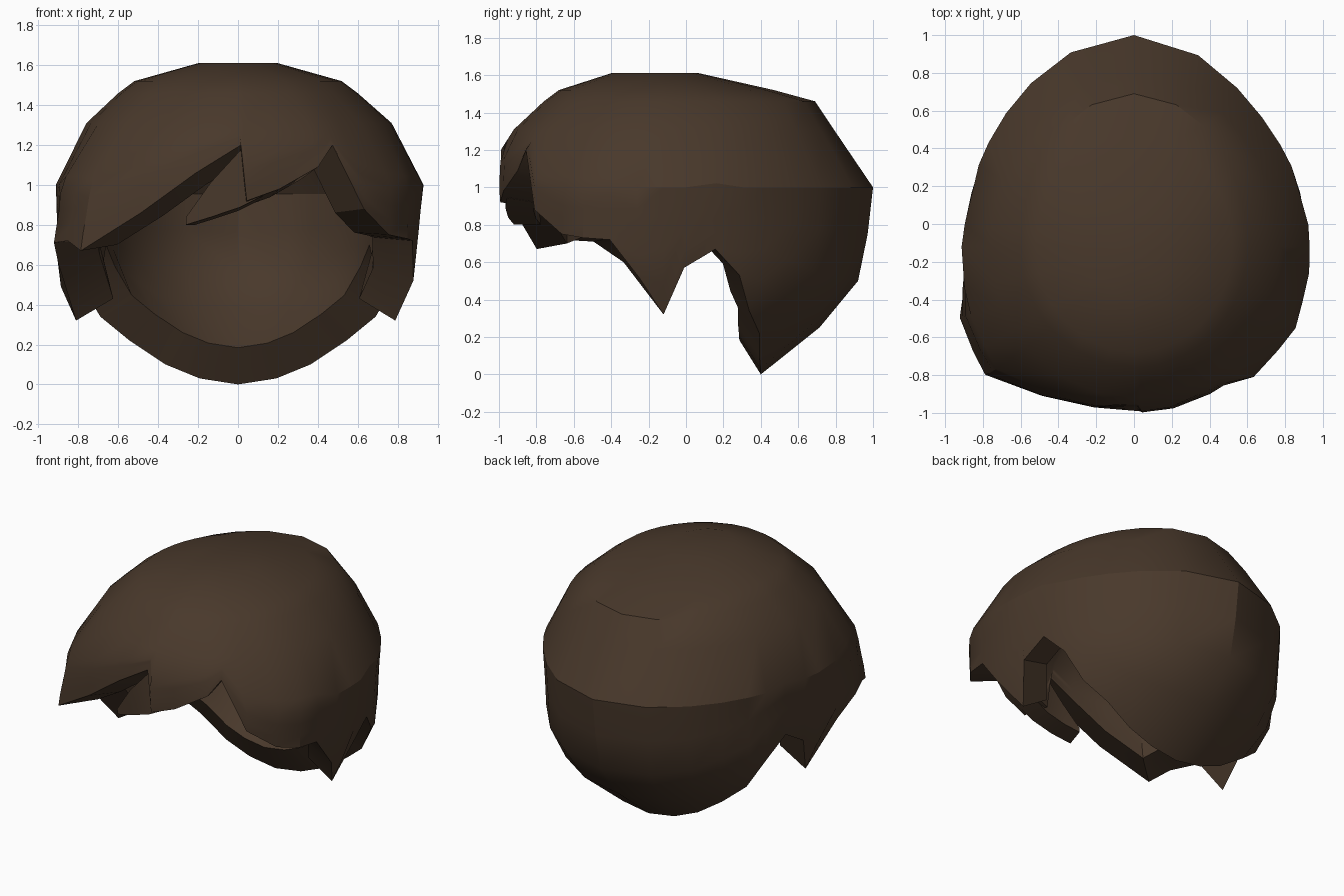
import bpy, bmesh
from math import sin, cos, radians
from mathutils import Vector

if "Cube" in bpy.data.objects:
    bpy.data.objects.remove(bpy.data.objects["Cube"])

YC = -0.12
CENTRE = Vector((0, -0.1, 0.8))   # the inner surface shrinks towards this point
INNER = 0.77

# Skull profile: height, half width, front y, back y
PROFILE = [(1.61, .2, -.4, .07), (1.52, .52, -.68, .47), (1.46, .6, -.76, .69),
           (1.31, .77, -.92, .79), (1.2, .83, -.99, .86), (1.0, .93, -1, 1),
           (.74, .9, -.98, .97), (.5, .87, -.95, .92), (.28, .77, -.9, .75),
           (.1, .59, -.9, .53), (0, .48, -.9, .4)]

# Hairline: angle from the back towards +x, rim height, flare
BACK = [(22, .03, 1), (38, .1, 1), (50, .22, 1), (60, .34, 1), (67, .53, 1),
        (75, .67, 1), (84, .57, 1)]
RIM = ([(0, 0, 1)] + BACK +
       [(90, .32, 1), (99, .52, 1.02), (109, .72, 1.03), (118, .73, 1.07), (127, .75, 1.05),
        (139, .88, 1.05), (146, 1.2, 1.02), (153, 1.09, 1), (167, .98, 1), (177.3, .92, 1),
        (179, 1.2, 1), (194, 1.06, 1), (211, .86, 1.06), (228, .67, 1.19), (236, .72, 1.15),
        (247, .71, 1.12), (256, .6, 1.05), (270, .32, 1.03)] +
       [(360 - a, z, s) for a, z, s in reversed(BACK)])


def skull_point(angle, z, flare=1.0):
    for (z0, *p), (z1, *q) in zip(PROFILE, PROFILE[1:]):
        if z >= z1 - 1e-6:
            break
    t = (z0 - z) / (z0 - z1)
    w, yf, yb = (a + (b - a) * t for a, b in zip(p, q))
    c, s = cos(radians(angle)), sin(radians(angle))
    depth = YC - yf
    if c > 0:
        # slightly flattened back corners, more on the right side
        depth = yb - YC
        band = max(0, min(1, (z - .4) / .5, (1.4 - z) / .3))
        flare *= 1 - (.05 if s > 0 else .02) * (2 * s * c) ** 2 * band
    if s < 0 and .7 < z < 1.4:
        w *= 1 - .03 * min(1, (z - .7) / .2, (1.4 - z) / .2)
    return Vector((w * s * flare, YC + depth * c * flare, z))


def shrink(p, k):
    return CENTRE + (p - CENTRE) * k


def finish(bm, name, material):
    bmesh.ops.recalc_face_normals(bm, faces=bm.faces)
    me = bpy.data.meshes.new(name)
    bm.to_mesh(me)
    bm.free()
    ob = bpy.data.objects.new(name, me)
    bpy.context.collection.objects.link(ob)
    me.materials.append(material)
    bpy.ops.object.select_all(action='DESELECT')
    ob.select_set(True)
    bpy.context.view_layer.objects.active = ob
    bpy.ops.object.shade_smooth_by_angle(angle=radians(28))
    return ob


brown = bpy.data.materials.new("dark_brown")
brown.diffuse_color = (0.066, 0.040, 0.024, 1)
brown.use_nodes = True
brown.node_tree.nodes["Principled BSDF"].inputs["Base Color"].default_value = brown.diffuse_color

# Main hair shell: outer and inner skins joined along the hairline
bm = bmesh.new()
n = len(RIM)
rims = []
for k in (1.0, INNER):
    columns = []
    for angle, rim, flare in RIM:
        col = [skull_point(angle, z) for z in (1.61, 1.52, 1.46, 1.31)]
        first = min(.31 / (1.31 - rim), .45)   # keeps the widest ring at z = 1
        for g in (0, .25, .5, .75, 1):
            f = first + (1 - first) * g
            col.append(skull_point(angle, 1.31 + (rim - 1.31) * f, 1 + (flare - 1) * f ** .8))
        columns.append([bm.verts.new(shrink(p, k)) for p in col])
    apex = bm.verts.new(shrink(Vector((0, -.16, 1.61)), k))
    for i in range(n):
        a, b = columns[i], columns[(i + 1) % n]
        bm.faces.new((apex, a[0], b[0]))
        for j in range(len(a) - 1):
            bm.faces.new((a[j], a[j + 1], b[j + 1], b[j]))
    rims.append([c[-1] for c in columns])
for i in range(n):
    j = (i + 1) % n
    bm.faces.new((rims[0][i], rims[0][j], rims[1][j], rims[1][i]))
finish(bm, "hair_shell", brown)

# Pointed lock tucked under the swept fringe: angle, top, bottom
bm = bmesh.new()
sections = []
for angle, top, low in [(172, 1.25, .95), (179.5, 1.18, .89), (189, 1.02, .84), (197.5, .84, .8)]:
    t, b = skull_point(angle, top), skull_point(angle, low)
    sections.append([bm.verts.new(p) for p in
                     (shrink(t, .97), shrink(b, .97), shrink(b, .8), shrink(t, .8))])
for a, b in zip(sections, sections[1:]):
    for i in range(4):
        j = (i + 1) % 4
        bm.faces.new((a[i], a[j], b[j], b[i]))
bm.faces.new(sections[0])
bm.faces.new(sections[-1])
finish(bm, "fringe_under_lock", brown)
